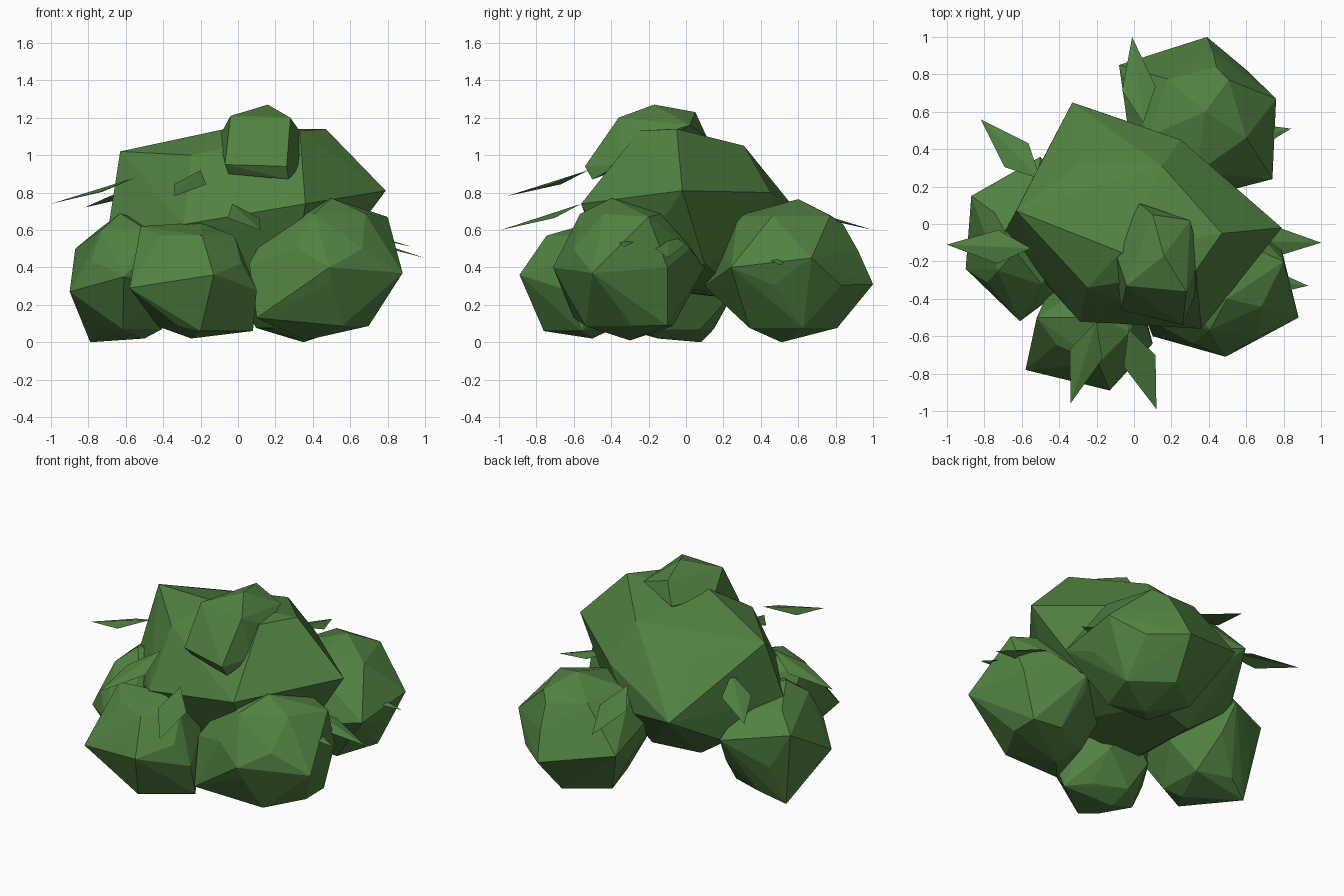
import bpy, bmesh, math
from mathutils import Vector

green = bpy.data.materials.new("leaf green")
green.diffuse_color = (0.082, 0.222, 0.053, 1)


def finish(name, bm):
    mesh = bpy.data.meshes.new(name)
    bm.to_mesh(mesh)
    bm.free()
    mesh.materials.append(green)
    bpy.context.collection.objects.link(bpy.data.objects.new(name, mesh))


def hull(name, points):
    """Faceted clump: convex hull of a few corner points."""
    bm = bmesh.new()
    for p in points:
        bm.verts.new(p)
    res = bmesh.ops.convex_hull(bm, input=bm.verts)
    junk = {g for g in res["geom_interior"] + res["geom_unused"]
            if isinstance(g, bmesh.types.BMVert)}
    bmesh.ops.delete(bm, geom=list(junk), context='VERTS')
    bmesh.ops.recalc_face_normals(bm, faces=bm.faces)
    finish(name, bm)


def clump(name, c, r, phase, tips):
    """Rounded clump: staggered rings on an ellipsoid plus a few jutting corners."""
    pts = [Vector(t) for t in tips]
    for h, k, n, off in ((-0.82, 0.60, 5, 0.0), (-0.2, 0.88, 6, 0.5),
                         (0.3, 0.88, 6, 0.0), (0.8, 0.64, 5, 0.5)):
        for i in range(n):
            a = phase + (i + off) * math.tau / n
            pts.append(Vector((c[0] + r[0] * k * math.cos(a),
                               c[1] + r[1] * k * math.sin(a), c[2] + r[2] * h)))
    hull(name, pts)


def leaf(i, base, tip, width=0.18):
    """Pointed leaf of two triangles folded along the middle."""
    b, t = Vector(base), Vector(tip)
    side = (t - b).cross(Vector((0, 0, 1))).normalized() * width / 2
    mid = b.lerp(t, 0.4) - Vector((0, 0, 0.02))
    bm = bmesh.new()
    v = [bm.verts.new(p) for p in (b, mid - side, t, mid + side)]
    bm.faces.new((v[0], v[2], v[1])).normal_update()
    bm.faces.new((v[0], v[3], v[2])).normal_update()
    bmesh.ops.recalc_face_normals(bm, faces=bm.faces)
    if bm.faces[:][0].normal.z < 0:
        bmesh.ops.reverse_faces(bm, faces=bm.faces)
    finish(f"leaf_{i}", bm)


# Large central clump
hull("central_foliage", [
    (-0.63, 0.07, 1.02), (-0.28, 0.33, 0.97), (0.15, 0.31, 1.05), (0.47, -0.05, 1.14),
    (0.33, -0.25, 1.13), (-0.07, -0.15, 1.14), (-0.25, -0.34, 1.0), (0.79, -0.02, 0.81),
    (0.36, -0.56, 0.74), (-0.29, -0.52, 0.63), (-0.69, -0.04, 0.63), (-0.33, 0.65, 0.63),
    (0.25, 0.45, 0.80), (0.05, 0.52, 0.55), (0.5, 0.1, 0.42),
    (0.3, -0.35, 0.32), (-0.3, -0.35, 0.3), (-0.56, -0.22, 0.5), (-0.5, 0.3, 0.42),
    (-0.25, 0.2, 0.24), (0.05, 0.28, 0.26)])

# Small crown clump
hull("crown_foliage", [
    (-0.04, -0.33, 1.21), (0.28, -0.36, 1.2), (-0.07, -0.46, 0.95), (0.26, -0.54, 0.94),
    (0.27, -0.5, 0.87), (-0.05, -0.42, 0.9), (0.16, -0.17, 1.27), (0.1, 0.05, 1.23),
    (0.03, 0.11, 1.1), (0.3, 0.02, 1.16), (-0.1, -0.15, 1.1), (0.35, -0.18, 1.1),
    (0.34, -0.35, 0.95)])

# Ground clumps
clump("back_foliage", (0.34, 0.55, 0.38), (0.43, 0.43, 0.37), 0.3,
      [(0.39, 1.0, 0.31), (0.38, 0.6, 0.765), (0.44, 0.84, 0.63), (-0.08, 0.85, 0.42),
       (0.76, 0.67, 0.45), (0.74, 0.24, 0.4), (0.35, 0.51, 0.0), (0.2, 0.1, 0.3)])
clump("right_foliage", (0.46, -0.31, 0.39), (0.40, 0.41, 0.37), 0.1,
      [(0.88, -0.5, 0.37), (0.5, -0.4, 0.77), (0.8, -0.2, 0.67), (0.06, -0.5, 0.42),
       (0.49, -0.71, 0.4), (0.36, -0.3, 0.01), (0.70, -0.1, 0.09), (0.1, -0.6, 0.13),
       (0.45, 0.1, 0.4), (0.78, -0.1, 0.4)])
clump("front_foliage", (-0.23, -0.55, 0.33), (0.33, 0.31, 0.30), 0.5,
      [(-0.13, -0.89, 0.36), (-0.58, -0.78, 0.29), (-0.52, -0.5, 0.62), (-0.2, -0.5, 0.64),
       (0.1, -0.64, 0.28), (0.08, -0.56, 0.06), (-0.25, -0.5, 0.02), (-0.2, -0.76, 0.06)])
clump("left_foliage", (-0.57, -0.08, 0.34), (0.32, 0.41, 0.33), 0.7,
      [(-0.9, -0.24, 0.27), (-0.87, 0.15, 0.5), (-0.63, -0.15, 0.69), (-0.5, 0.36, 0.45),
       (-0.79, 0.08, 0.0), (-0.61, -0.52, 0.35), (-0.5, -0.15, 0.02)])

# Loose leaves around the sides
for i, (b, t) in enumerate([
        ((-0.55, -0.13, 0.88), (-1.0, -0.11, 0.74)),
        ((-0.50, 0.24, 0.85), (-0.82, 0.56, 0.72)),
        ((0.05, 0.54, 0.74), (-0.01, 1.0, 0.60)),
        ((0.55, -0.09, 0.60), (1.0, -0.10, 0.45)),
        ((0.50, -0.29, 0.64), (0.93, -0.33, 0.51)),
        ((0.42, 0.42, 0.55), (0.84, 0.51, 0.41)),
        ((-0.03, -0.56, 0.74), (0.12, -0.99, 0.60)),
        ((-0.20, -0.52, 0.92), (-0.34, -0.96, 0.78))]):
    leaf(i + 1, b, t)
